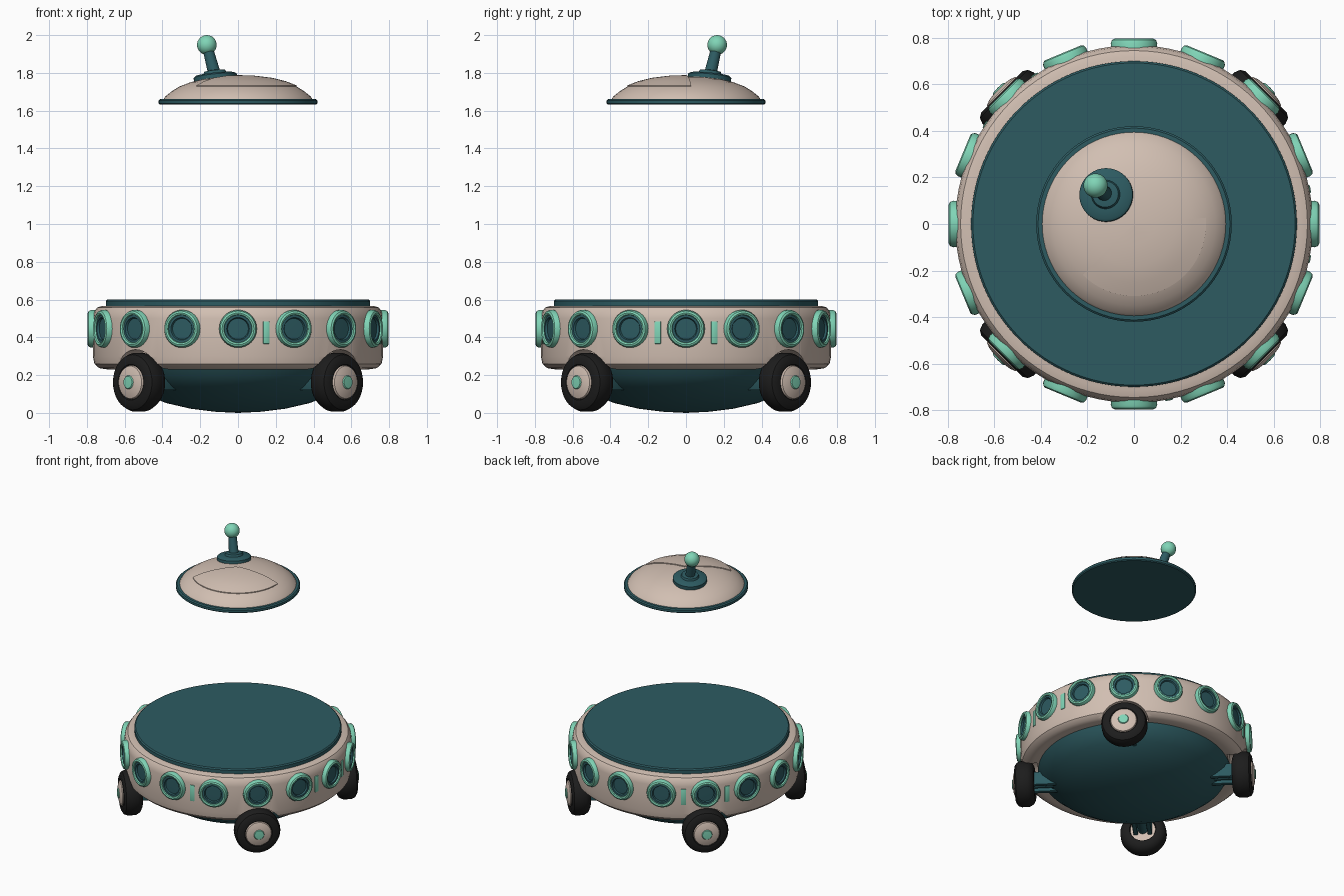
import bpy, bmesh, math
from mathutils import Matrix, Vector

if "Cube" in bpy.data.objects:
    bpy.data.objects.remove(bpy.data.objects["Cube"])


def material(name, rgb):
    m = bpy.data.materials.new(name)
    m.diffuse_color = (*rgb, 1)
    m.use_nodes = True
    m.node_tree.nodes["Principled BSDF"].inputs["Base Color"].default_value = m.diffuse_color
    return m


TEAL = material("dark_teal", (0.026, 0.104, 0.120))
MINT = material("mint_green", (0.215, 0.660, 0.470))
BEIGE = material("warm_beige", (0.640, 0.520, 0.445))
BLACK = material("tyre_black", (0.012, 0.012, 0.012))


def finish(name, bm, mats, angle=35):
    bmesh.ops.recalc_face_normals(bm, faces=bm.faces[:])
    me = bpy.data.meshes.new(name)
    bm.to_mesh(me)
    bm.free()
    for m in mats:
        me.materials.append(m)
    me.shade_smooth()
    me.set_sharp_from_angle(angle=math.radians(angle))
    ob = bpy.data.objects.new(name, me)
    bpy.context.collection.objects.link(ob)
    return ob


def lathe(name, profile, mats, matrix=Matrix(), seg=48, angle=35):
    """Revolve (radius, height, material index of the band that follows)."""
    bm = bmesh.new()
    rings = []
    for r, z, _ in profile:
        n = 1 if r == 0 else seg
        rings.append([bm.verts.new(matrix @ Vector((
            r * math.cos(math.tau * i / seg), r * math.sin(math.tau * i / seg), z)))
            for i in range(n)])
    for (a, b), p in zip(zip(rings, rings[1:]), profile):
        for i in range(seg):
            j = (i + 1) % seg
            loop = [a[i % len(a)], a[j % len(a)], b[j % len(b)], b[i % len(b)]]
            f = bm.faces.new(list(dict.fromkeys(loop)))
            f.material_index = p[2]
    return finish(name, bm, mats, angle)


def box(name, size, matrix, mat, bevel=0.006):
    bm = bmesh.new()
    bmesh.ops.create_cube(bm, size=1, matrix=Matrix.Diagonal((*size, 1)))
    bmesh.ops.bevel(bm, geom=bm.edges[:], offset=bevel, segments=2, affect='EDGES', profile=0.5)
    bm.transform(matrix)
    return finish(name, bm, [mat])


def spin(deg):
    return Matrix.Rotation(math.radians(deg), 4, 'Z')


def outward(deg, z):
    """Local z points away from the centre at the given heading and height."""
    return Matrix.Translation((0, 0, z)) @ spin(deg) @ Matrix.Rotation(math.pi / 2, 4, 'Y')


WHEELS = (45, 135, 225, 315)

# Ring-shaped hull with wheel arches cut out
hull = lathe("hull_ring", [
    (0, 0.26, 0), (0.64, 0.24, 0), (0.69, 0.23, 0), (0.735, 0.237, 0), (0.76, 0.26, 0),
    (0.768, 0.30, 0), (0.768, 0.50, 0), (0.762, 0.535, 0), (0.745, 0.558, 0),
    (0.715, 0.567, 0), (0, 0.567, 0)], [BEIGE], seg=96)
cutters = []
for a in WHEELS:
    cut = lathe("arch_cutter", [(0, 0.645, 0), (0.17, 0.645, 0), (0.17, 0.95, 0), (0, 0.95, 0)],
                [BEIGE], outward(a, 0.165), 40)
    cut.hide_render = True
    mod = hull.modifiers.new("arch", 'BOOLEAN')
    mod.operation, mod.solver, mod.object = 'DIFFERENCE', 'EXACT', cut
    cutters.append(cut)
bpy.context.view_layer.objects.active = hull
for mod in list(hull.modifiers):
    bpy.ops.object.modifier_apply(modifier=mod.name)
for cut in cutters:
    bpy.data.objects.remove(cut)
hull.data.set_sharp_from_angle(angle=math.radians(35))

# Deck on top and bowl underneath
lathe("deck", [(0, 0.55, 0), (0.70, 0.55, 0), (0.70, 0.592, 0), (0.692, 0.60, 0), (0, 0.60, 0)],
      [TEAL], seg=96)
lathe("belly_bowl", [(0, 0.0, 0), (0.12, 0.006, 0), (0.25, 0.022, 0), (0.38, 0.052, 0),
                     (0.48, 0.092, 0), (0.56, 0.14, 0), (0.62, 0.19, 0), (0.65, 0.245, 0),
                     (0, 0.25, 0)], [TEAL], seg=96)

# Sixteen portholes
for i in range(16):
    lathe("porthole", [
        (0, 0.73, 0), (0.098, 0.73, 0), (0.100, 0.778, 0), (0.094, 0.791, 0), (0.084, 0.796, 0),
        (0.075, 0.792, 0), (0.073, 0.783, 1), (0.060, 0.783, 1), (0.055, 0.772, 1),
        (0, 0.773, 1)], [MINT, TEAL], outward(i * 22.5, 0.445), 32)

# Slim marker lights between some portholes
for a in (-78.75, -11.25, 11.25, 123.75, 146.25):
    box("marker_light", (0.02, 0.036, 0.12),
        spin(a) @ Matrix.Translation((0.763, 0, 0.425)), MINT)

# Wheels with hubs, axles and twin arms
for a in WHEELS:
    lathe("wheel", [
        (0, 0.685, 1), (0.085, 0.685, 0), (0.09, 0.672, 0), (0.115, 0.672, 0), (0.14, 0.685, 0),
        (0.155, 0.712, 0), (0.156, 0.765, 0), (0.146, 0.79, 0), (0.125, 0.803, 0),
        (0.095, 0.803, 0), (0.09, 0.798, 1), (0.086, 0.808, 1), (0.06, 0.817, 1),
        (0.036, 0.82, 2), (0.032, 0.826, 2), (0, 0.828, 2)],
        [BLACK, BEIGE, MINT], outward(a, 0.162), 40)
    lathe("axle", [(0, 0.45, 0), (0.032, 0.45, 0), (0.032, 0.70, 0), (0, 0.70, 0)],
          [TEAL], outward(a, 0.162), 20)
    for s in (-1, 1):
        box("wheel_arm", (0.22, 0.03, 0.10),
            spin(a) @ Matrix.Translation((0.575, s * 0.048, 0.17)), TEAL)

# Floating roof: teal rim, beige dome
lathe("roof_rim", [(0, 1.632, 0), (0.413, 1.632, 0), (0.42, 1.638, 0), (0.42, 1.654, 0),
                   (0.412, 1.661, 0), (0, 1.661, 0)], [TEAL], seg=72)
DOME = [(0.395, 1.66), (0.385, 1.675), (0.35, 1.703), (0.31, 1.728), (0.25, 1.751),
        (0.18, 1.768), (0.09, 1.779), (0, 1.782)]
lathe("roof_dome", [(0, 1.655, 0)] + [(r, z, 0) for r, z in DOME], [BEIGE], seg=72)

# Slightly raised panel on part of the dome
bm = bmesh.new()
n = 28
grid = [[bm.verts.new((r * math.cos(t), r * math.sin(t), z + 0.006))
         for r, z in DOME[3:-1] + [(0.01, 1.782)]]
        for t in [math.radians(5 - 140 * k / n) for k in range(n + 1)]]
for p, q in zip(grid, grid[1:]):
    for i in range(len(p) - 1):
        bm.faces.new((p[i], p[i + 1], q[i + 1], q[i]))
res = bmesh.ops.extrude_face_region(bm, geom=bm.faces[:])
for v in res["geom"]:
    if isinstance(v, bmesh.types.BMVert):
        v.co.z -= 0.009
finish("roof_panel", bm, [BEIGE])

# Antenna: tilted foot, rod and ball
foot = Vector((-0.12, 0.125, 1.778))
ball = Vector((-0.165, 0.165, 1.948))
tilt = Vector((-0.1, 0.1, 1)).to_track_quat('Z', 'Y').to_matrix().to_4x4()
lathe("antenna_foot", [(0, -0.02, 0), (0.115, -0.02, 0), (0.115, 0.006, 0), (0.105, 0.014, 0),
                       (0.062, 0.018, 0), (0.056, 0.032, 0), (0.035, 0.036, 0), (0, 0.036, 0)],
      [TEAL], Matrix.Translation(foot) @ tilt, 40)
axis = ball - foot
lean = axis.to_track_quat('Z', 'Y').to_matrix().to_4x4()
lathe("antenna_rod", [(0, 0, 0), (0.034, 0, 0), (0.027, axis.length, 0), (0, axis.length, 0)],
      [TEAL], Matrix.Translation(foot) @ lean, 24)
bm = bmesh.new()
bmesh.ops.create_uvsphere(bm, u_segments=32, v_segments=16, radius=0.052,
                          matrix=Matrix.Translation(ball))
finish("antenna_ball", bm, [MINT])
